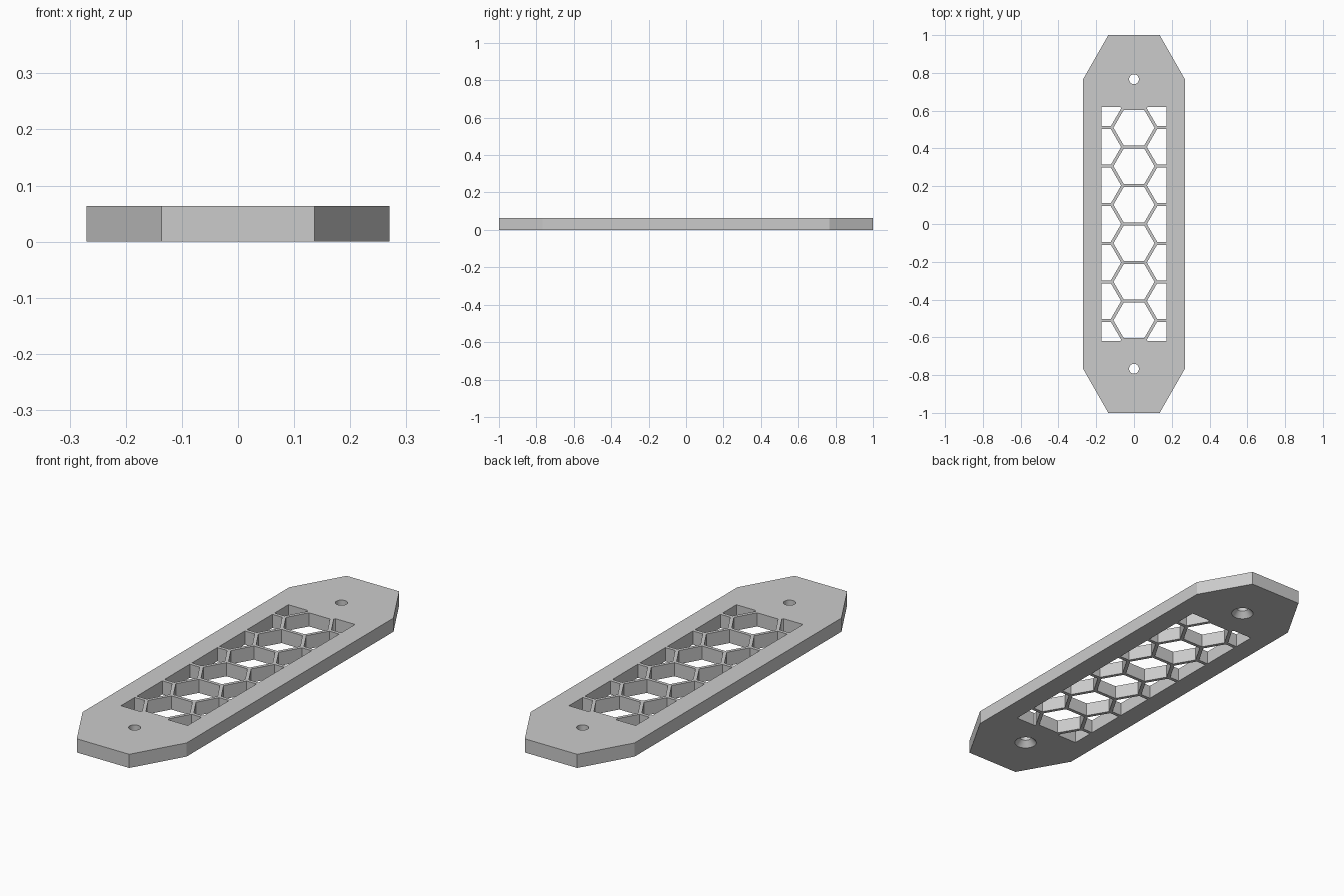
import bpy, bmesh, math

if "Cube" in bpy.data.objects:
    bpy.data.objects.remove(bpy.data.objects["Cube"], do_unlink=True)

THICK = 0.064
PITCH, WALL = 0.204, 0.016          # honeycomb spacing and web width
WIN_X, WIN_Y = 0.173, 0.62          # window half size
HOLE_Y = 0.766

grey = bpy.data.materials.new("plain_grey")
grey.use_nodes = True
colour = (0.6, 0.6, 0.6, 1)
grey.diffuse_color = colour
grey.node_tree.nodes["Principled BSDF"].inputs["Base Color"].default_value = colour


def make_object(name, bm):
    bmesh.ops.recalc_face_normals(bm, faces=bm.faces)
    mesh = bpy.data.meshes.new(name)
    bm.to_mesh(mesh)
    bm.free()
    mesh.materials.append(grey)
    obj = bpy.data.objects.new(name, mesh)
    bpy.context.collection.objects.link(obj)
    return obj


def extrude_up(bm, height):
    top = bmesh.ops.extrude_face_region(bm, geom=bm.faces[:])["geom"]
    verts = [v for v in top if isinstance(v, bmesh.types.BMVert)]
    bmesh.ops.translate(bm, verts=verts, vec=(0, 0, height))


def hex_cell(bm, cx, cy):
    radius = (PITCH - WALL) / math.sqrt(3)
    ring = [(cx + radius * math.cos(k * math.pi / 3),
             cy + radius * math.sin(k * math.pi / 3), -0.05) for k in range(6)]
    bm.faces.new([bm.verts.new(p) for p in ring])


# Elongated plate with tapered ends
bm = bmesh.new()
quarter = [(0.27, HOLE_Y), (0.136, 1)]
outline = quarter + [(-x, y) for x, y in reversed(quarter)]
outline += [(-x, -y) for x, y in outline]
bm.faces.new([bm.verts.new((x, y, 0)) for x, y in outline])
extrude_up(bm, THICK)
plate = make_object("vent_plate", bm)

# Honeycomb cells, trimmed to the rectangular window
bm = bmesh.new()
for row in range(6):
    hex_cell(bm, 0, (row - 2.5) * PITCH)
for side in (-1, 1):
    for row in range(-3, 4):
        hex_cell(bm, side * PITCH * math.sqrt(3) / 2, row * PITCH)
for sign in (-1, 1):
    for co, no in (((sign * WIN_X, 0, 0), (sign, 0, 0)),
                   ((0, sign * WIN_Y, 0), (0, sign, 0))):
        bmesh.ops.bisect_plane(bm, geom=bm.verts[:] + bm.edges[:] + bm.faces[:],
                               plane_co=co, plane_no=no, clear_outer=True)
extrude_up(bm, THICK + 0.1)
cells = make_object("honeycomb_cutter", bm)

# Screw holes, countersunk from the underside
bm = bmesh.new()
profile = [(0.052, -0.003), (0.049, 0), (0.026, 0.027), (0.026, 0.1)]
SIDES = 32
for y in (-HOLE_Y, HOLE_Y):
    rings = [[bm.verts.new((r * math.cos(a), y + r * math.sin(a), z))
              for a in (k * math.tau / SIDES for k in range(SIDES))]
             for r, z in profile]
    for low, high in zip(rings, rings[1:]):
        for k in range(SIDES):
            n = (k + 1) % SIDES
            bm.faces.new((low[k], low[n], high[n], high[k]))
    bm.faces.new(rings[0])
    bm.faces.new(rings[-1])
holes = make_object("screw_hole_cutter", bm)

# Cut the openings
for cutter in (cells, holes):
    mod = plate.modifiers.new(cutter.name, "BOOLEAN")
    mod.operation = "DIFFERENCE"
    mod.solver = "EXACT"
    mod.object = cutter
bpy.context.view_layer.objects.active = plate
plate.select_set(True)
for mod in list(plate.modifiers):
    bpy.ops.object.modifier_apply(modifier=mod.name)
for cutter in (cells, holes):
    bpy.data.objects.remove(cutter, do_unlink=True)
bpy.ops.object.shade_smooth_by_angle(angle=math.radians(25))
